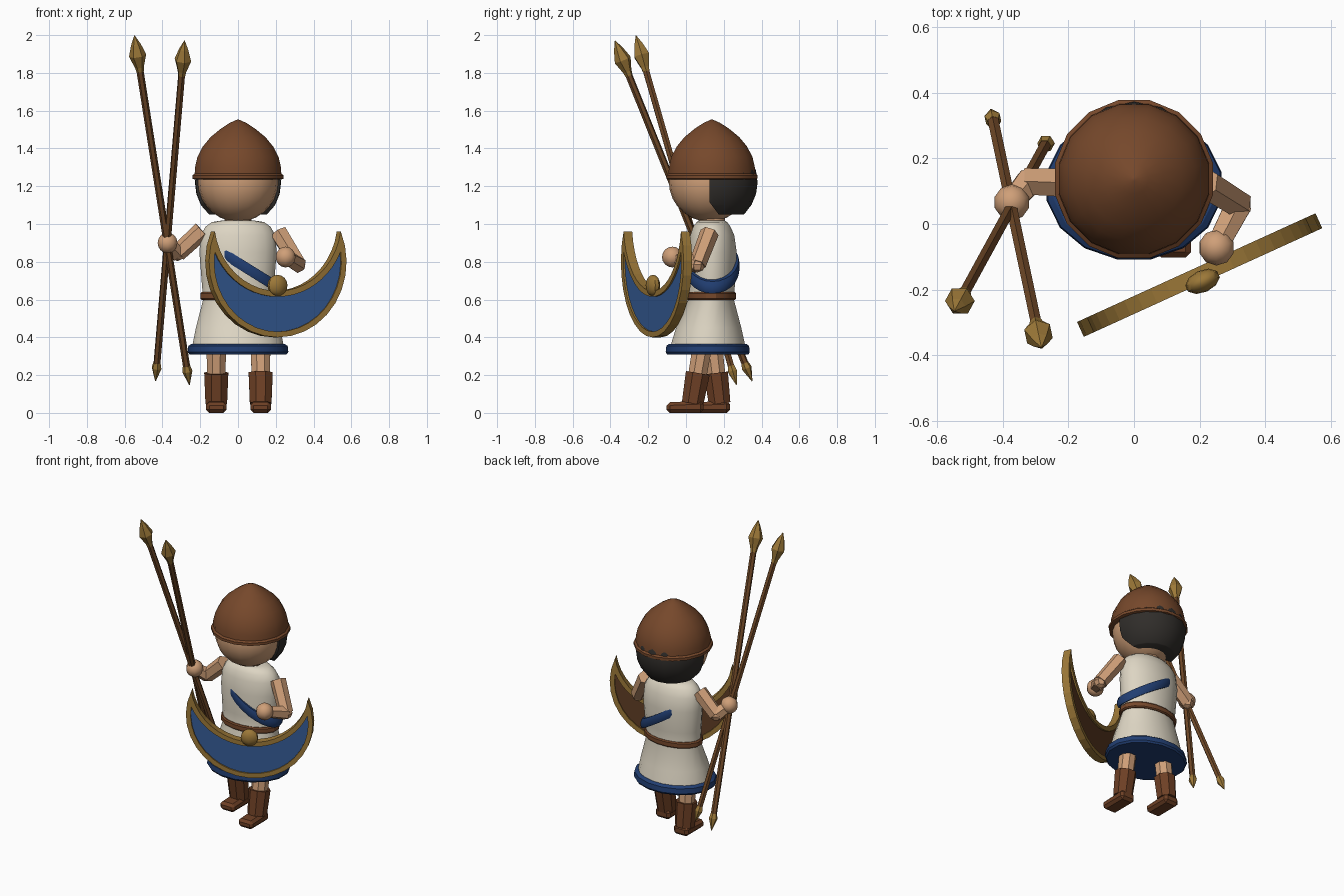
import bpy, bmesh, math
from mathutils import Vector, Matrix

if "Cube" in bpy.data.objects:
    bpy.data.objects.remove(bpy.data.objects["Cube"])


def mat(name, hexcol):
    c = [int(hexcol[i:i + 2], 16) / 255 for i in (0, 2, 4)]
    m = bpy.data.materials.new(name)
    m.diffuse_color = [((v + .055) / 1.055) ** 2.4 for v in c] + [1]
    m.use_nodes = True
    m.node_tree.nodes["Principled BSDF"].inputs["Base Color"].default_value = m.diffuse_color
    return m


LEATHER = mat("leather", "76482B")
BOOT = mat("boot_leather", "6E4025")
WOOD = mat("wood", "6F4827")
BACK = mat("shield_back", "5E3C24")
SKIN = mat("skin", "CF9F78")
HAIR = mat("hair", "302D2A")
CLOTH = mat("cloth", "DDD5C3")
NAVY = mat("navy", "213E72")
BLUE = mat("blue", "355C96")
GOLD = mat("bronze", "9C7838")


def add(name, bm, material, smooth=None):
    bmesh.ops.recalc_face_normals(bm, faces=bm.faces)
    me = bpy.data.meshes.new(name)
    bm.to_mesh(me)
    bm.free()
    ob = bpy.data.objects.new(name, me)
    bpy.context.collection.objects.link(ob)
    me.materials.append(material)
    if smooth:
        bpy.ops.object.select_all(action='DESELECT')
        ob.select_set(True)
        bpy.context.view_layer.objects.active = ob
        bpy.ops.object.shade_smooth_by_angle(angle=math.radians(smooth))
    return ob


def loft(name, rows, n, material, smooth=None, matrix=None):
    """Stack of ellipses: rows of (z, rx, ry, centre y)."""
    bm = bmesh.new()
    rings = []
    for z, rx, ry, cy in rows:
        rings.append([bm.verts.new((rx * math.cos(a), cy + ry * math.sin(a), z))
                      for a in ((i + .5) * math.tau / n for i in range(n))])
    for a, b in zip(rings, rings[1:]):
        for i in range(n):
            j = (i + 1) % n
            bm.faces.new((a[i], a[j], b[j], b[i]))
    bm.faces.new(rings[0])
    bm.faces.new(rings[-1])
    if matrix:
        bm.transform(matrix)
    return add(name, bm, material, smooth)


def rod(name, a, b, profile, n, material):
    """Lathed rod from a to b; profile of (distance from a, radius)."""
    a, b = Vector(a), Vector(b)
    m = Matrix.Translation(a) @ (b - a).to_track_quat('Z', 'Y').to_matrix().to_4x4()
    return loft(name, [(d, r, r, 0) for d, r in profile], n, material, None, m)


def limb(name, a, b, r0, r1, n, material):
    return rod(name, a, b, [(0, r0), ((Vector(b) - Vector(a)).length, r1)], n, material)


def ball(name, c, r, material, u=16, v=10, smooth=60, matrix=Matrix()):
    bm = bmesh.new()
    bmesh.ops.create_uvsphere(bm, u_segments=u, v_segments=v, radius=1)
    bm.transform(Matrix.Translation(c) @ matrix @ Matrix.Diagonal((*r, 1)))
    return add(name, bm, material, smooth)


# Tunic, hem, belt
loft("tunic", [(.33, .25, .207, .115), (.45, .226, .175, .12), (.6, .187, .122, .133),
               (.7, .195, .126, .136), (.85, .207, .13, .14), (.94, .2, .118, .139),
               (.985, .175, .1, .137), (1.01, .14, .082, .137), (1.018, .09, .07, .137)],
     20, CLOTH, 50)
loft("hem", [(.31, .262, .22, .115), (.322, .272, .227, .115),
             (.355, .268, .223, .115), (.366, .25, .207, .115)], 16, NAVY, 30)
loft("belt", [(.598, .195, .128, .133), (.605, .203, .134, .133),
              (.632, .203, .134, .133), (.64, .195, .128, .133)], 16, LEATHER, 30)

# Sash: tilted band around the chest
bm = bmesh.new()
N = 24
sash = []
for i in range(N):
    a = i * math.tau / N
    ring = []
    for k, dz in ((1, -.032), (1.04, -.015), (1.04, .015), (1, .032), (.88, .03), (.88, -.03)):
        x = .03 + .182 * k * math.cos(a)
        ring.append(bm.verts.new((x, .14 + .138 * k * math.sin(a), .795 - .62 * x + dz)))
    sash.append(ring)
for i in range(N):
    for k in range(6):
        m = (k + 1) % 6
        bm.faces.new((sash[i][k], sash[i][m], sash[(i + 1) % N][m], sash[(i + 1) % N][k]))
add("sash", bm, NAVY, 30)

# Neck, head, hair
loft("neck", [(.98, .075, .07, .137), (1.07, .075, .07, .137)], 10, SKIN, 40)
ball("head", (0, .122, 1.225), (.213, .213, .213), SKIN, 20, 14)
bm = bmesh.new()
bmesh.ops.create_uvsphere(bm, u_segments=16, v_segments=12, radius=1)
bm.transform(Matrix.Translation((0, .143, 1.22)) @ Matrix.Diagonal((.228, .236, .235, 1)))
for co, no in (((0, .125, 0), (0, -1, 0)), ((0, 0, 1.05), (0, 0, -1)),
               ((0, .125, 1.115), (0, -.8, -.6))):
    geom = bm.verts[:] + bm.edges[:] + bm.faces[:]
    cut = bmesh.ops.bisect_plane(bm, geom=geom, plane_co=co, plane_no=no, clear_outer=True)
    bmesh.ops.holes_fill(bm, edges=[e for e in bm.edges if e.is_boundary])
add("hair", bm, HAIR, 40)

# Helmet dome and brim
loft("helmet", [(1.245, .235, .235, .137), (1.3, .232, .232, .137), (1.355, .219, .219, .137),
                (1.41, .19, .19, .137), (1.46, .148, .148, .137), (1.505, .092, .092, .137),
                (1.535, .045, .045, .137), (1.552, .006, .006, .137)], 16, LEATHER, 50)
loft("helmet_brim", [(1.235, .232, .232, .137), (1.24, .246, .246, .137),
                     (1.258, .246, .246, .137), (1.27, .23, .23, .137)], 16, LEATHER, 30)

# Legs, boots and feet (left one steps forward)
for side, x, y0, y1, fy in (("right", -.115, .178, .14, .135), ("left", .12, .035, .088, -.005)):
    top, bot = Vector((x, y1, .36)), Vector((x, y0, .05))
    limb(side + "_leg", top, bot, .056, .05, 8, SKIN)
    limb(side + "_boot", bot.lerp(top, .52), bot, .069, .062, 8, BOOT)
    bm = bmesh.new()
    bmesh.ops.create_cube(bm, size=1)
    bm.transform(Matrix.Translation((x, fy, .032)) @ Matrix.Diagonal((.108, .195, .064, 1)))
    for v in bm.verts:
        if v.co.y < fy and v.co.z > .03:
            v.co.z -= .008
    bmesh.ops.bevel(bm, geom=bm.edges[:], offset=.017, segments=1, affect='EDGES')
    add(side + "_foot", bm, BOOT)

# Arms and hands
for side, sh, el, ha in (("right", (-.19, .125, .965), (-.32, .13, .845), (-.373, .066, .9)),
                         ("left", (.215, .125, .955), (.32, .06, .785), (.252, -.072, .825))):
    limb(side + "_upper_arm", sh, el, .05, .046, 6, SKIN)
    limb(side + "_forearm", el, ha, .046, .038, 6, SKIN)
    ball(side + "_elbow", el, (.042,) * 3, SKIN, 6, 4, None)
    ball(side + "_hand", ha, (.055,) * 3, SKIN, 10, 8, 60)

# Pair of spears crossing in the right hand
for i, (butt, tip) in enumerate((((-.437, .35, .168), (-.283, -.376, 1.97)),
                                 ((-.257, .267, .148), (-.548, -.265, 1.997)))):
    L = (Vector(tip) - Vector(butt)).length
    rod(f"spear_shaft_{i + 1}", butt, tip, [(.08, .019), (L - .18, .019)], 6, WOOD)
    rod(f"spear_head_{i + 1}", butt, tip,
        [(L - .2, .02), (L - .175, .024), (L - .11, .046), (L - .05, .026), (L, .002)], 6, GOLD)
    rod(f"spear_butt_{i + 1}", butt, tip, [(0, .002), (.075, .027), (.105, .02)], 6, GOLD)

# Crescent shield
PLACE = Matrix.Translation((.2, -.155, 0)) @ Matrix.Rotation(math.radians(24.5), 4, 'Z')


def crescent(r1, r2, n=20, c1=.8, c2=1.015):
    """Outer and inner arcs, both running between the shared horn tips."""
    zt = (r1 * r1 - r2 * r2 + c2 * c2 - c1 * c1) / (2 * (c2 - c1))
    arcs = []
    for r, c in ((r1, c1), (r2, c2)):
        t = math.acos((c - zt) / r)
        arcs.append([(r * math.sin(t * (2 * i / n - 1)), c - r * math.cos(t * (2 * i / n - 1)))
                     for i in range(n + 1)])
    return arcs


def slab(name, strips, y0, y1, material):
    """Strips of quads in the shield plane, given thickness y0..y1."""
    bm = bmesh.new()
    for a, b in strips:
        for i in range(len(a) - 1):
            bm.faces.new([bm.verts.new((x, y0, z)) for x, z in (a[i], a[i + 1], b[i + 1], b[i])])
    bmesh.ops.remove_doubles(bm, verts=bm.verts, dist=1e-4)
    bmesh.ops.recalc_face_normals(bm, faces=bm.faces)
    ext = bmesh.ops.extrude_face_region(bm, geom=bm.faces[:], use_keep_orig=True)
    for g in ext['geom']:
        if isinstance(g, bmesh.types.BMVert):
            g.co.y = y1
    bm.transform(PLACE)
    return add(name, bm, material)


out, inn = crescent(.4, .37)
out2, inn2 = crescent(.37, .4)
slab("shield_rim", [(out, out2), (inn, inn2)], -.026, .024, GOLD)
slab("shield_face", [crescent(.385, .385)], -.016, 0, BLUE)
slab("shield_back", [crescent(.385, .385)], 0, .014, BACK)
ball("shield_boss", PLACE @ Vector((0, -.022, .675)), (.056, .034, .056), GOLD, 10, 8, 40,
     PLACE.to_3x3().to_4x4())
